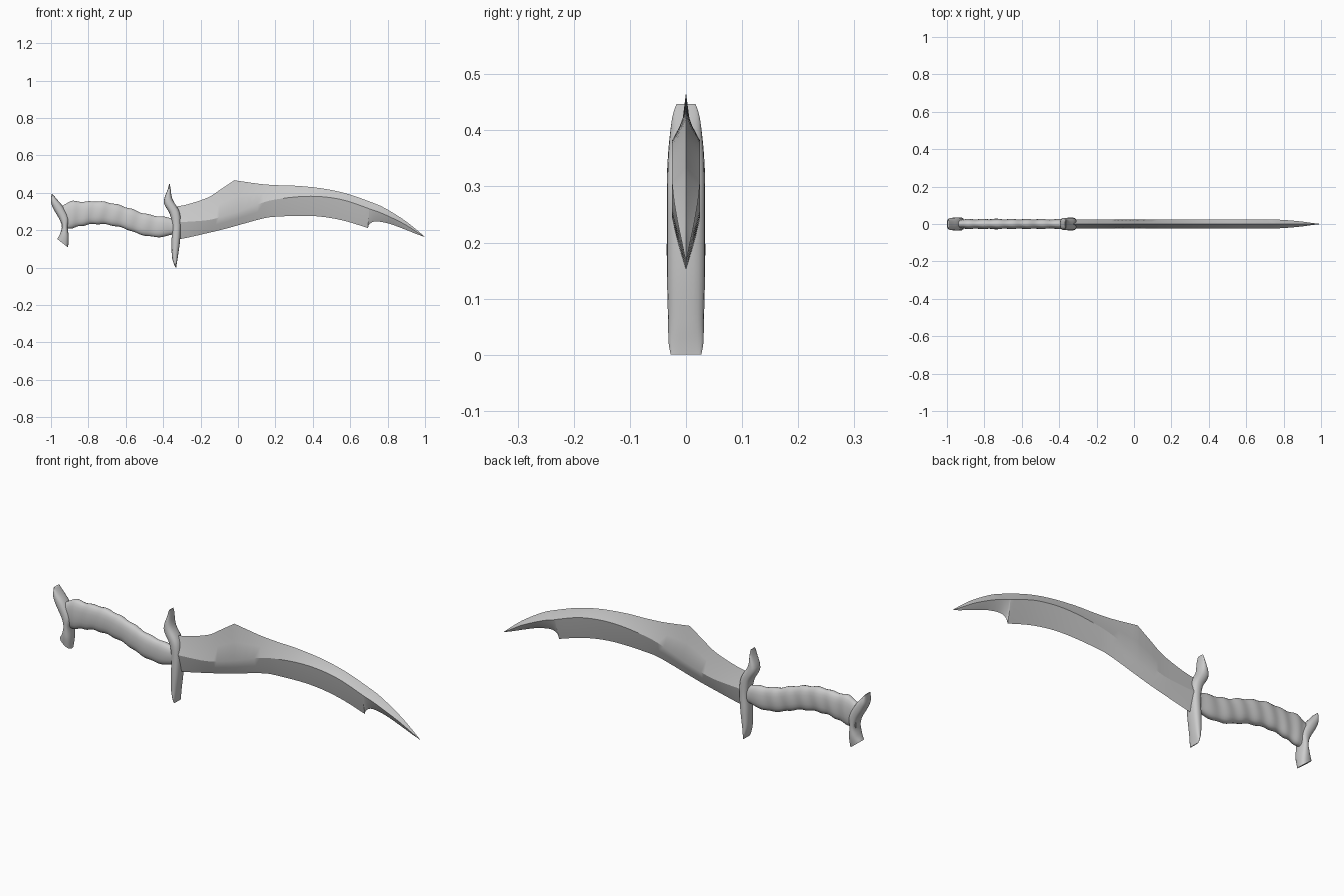
import bpy, bmesh, math

if "Cube" in bpy.data.objects:
    bpy.data.objects.remove(bpy.data.objects["Cube"])


def smooth_path(rows, steps):
    """Catmull-Rom interpolation of rows of numbers."""
    out = []
    n = len(rows)
    for i in range(n - 1):
        p0, p1, p2, p3 = (rows[max(0, min(n - 1, i + k))] for k in (-1, 0, 1, 2))
        for s in range(steps):
            t = s / steps
            out.append([0.5 * (2 * b + (c - a) * t + (2 * a - 5 * b + 4 * c - d) * t * t
                               + (3 * b - a - 3 * c + d) * t ** 3)
                        for a, b, c, d in zip(p0, p1, p2, p3)])
    out.append(list(rows[-1]))
    return out


def loft(name, rings, angle=30):
    """Skin a list of closed rings and cap both ends."""
    bm = bmesh.new()
    vr = [[bm.verts.new(p) for p in r] for r in rings]
    n = len(rings[0])
    for a, b in zip(vr, vr[1:]):
        for i in range(n):
            j = (i + 1) % n
            bm.faces.new((a[i], a[j], b[j], b[i]))
    bm.faces.new(vr[0])
    bm.faces.new(vr[-1][::-1])
    bmesh.ops.remove_doubles(bm, verts=bm.verts, dist=1e-5)
    bmesh.ops.recalc_face_normals(bm, faces=bm.faces)
    me = bpy.data.meshes.new(name)
    bm.to_mesh(me)
    bm.free()
    ob = bpy.data.objects.new(name, me)
    bpy.context.collection.objects.link(ob)
    bpy.ops.object.select_all(action='DESELECT')
    ob.select_set(True)
    bpy.context.view_layer.objects.active = ob
    bpy.ops.object.shade_smooth_by_angle(angle=math.radians(angle))
    return ob


def oval(x1, z1, x2, z2, hy, power=1.0, n=20):
    """Rounded ring spanning two points in the xz plane, with half width hy in y."""
    pts = []
    for i in range(n):
        a = 2 * math.pi * i / n
        c, s = math.cos(a), math.sin(a)
        c = math.copysign(abs(c) ** power, c)
        s = math.copysign(abs(s) ** power, s)
        pts.append(((x1 + x2) / 2 + (x1 - x2) / 2 * c, hy * s,
                    (z1 + z2) / 2 + (z1 - z2) / 2 * c))
    return pts


# Blade: spine x,z, ridge x,z, cutting edge x,z, half thickness
heel = [(-.34, .325, -.34, .242, -.34, .147, .025), (-.27, .338, -.27, .245, -.27, .16, .025),
        (-.16, .375, -.16, .254, -.16, .185, .025), (-.09, .42, -.08, .274, -.08, .204, .025),
        (-.02, .467, 0, .298, 0, .226, .025)]
belly = [heel[-1], (.12, .447, .14, .35, .14, .264, .025), (.22, .44, .24, .37, .22, .273, .025),
         (.33, .436, .36, .381, .36, .277, .025), (.47, .42, .47, .377, .47, .269, .025),
         (.6, .39, .58, .357, .58, .247, .025), (.73, .343, .7, .315, .695, .211, .025)]
point = [(.73, .343, .7, .315, .695, .211, .025), (.74, .339, .71, .311, .703, .232, .025),
         (.77, .326, .75, .298, .737, .247, .024), (.83, .292, .81, .272, .81, .234, .021),
         (.9, .246, .89, .232, .89, .205, .014), (.96, .198, .95, .194, .95, .181, .006),
         (1, .163, 1, .163, 1, .163, 0)]
stations = smooth_path(heel, 4)[:-1] + smooth_path(belly, 4)[:-1] + smooth_path(point, 4)
rings = []
for sx, sz, rx, rz, ex, ez, h in stations:
    side = [((sx + rx) / 2, .43 * h, (sz + rz) / 2), (rx, h, rz),
            ((ex + rx) / 2, .56 * h, (ez + rz) / 2)]
    rings.append([(sx, 0, sz)] + side + [(ex, 0, ez)]
                 + [(x, -y, z) for x, y, z in reversed(side)])
loft("blade", rings)

# Grip: top x,z, bottom x,z, half width, with wrap ripples
grip = [(-.955, .315, -.94, .2, .022), (-.90, .353, -.9, .208, .026), (-.82, .352, -.84, .222, .026),
        (-.74, .354, -.77, .233, .027), (-.66, .341, -.69, .228, .026), (-.58, .317, -.61, .21, .026),
        (-.5, .289, -.53, .18, .026), (-.42, .274, -.44, .163, .025), (-.34, .264, -.34, .176, .025)]
rings = []
for k, (x1, z1, x2, z2, h) in enumerate(smooth_path(grip, 8)):
    r = .0022 * math.sin(k * 2 * math.pi / 8)
    rings.append(oval(x1, z1 + r, x2, z2 - r, h + r * .8, .85))
loft("grip", rings, 50)

# Guard: left x,z, right x,z, half width, running from top to bottom
guard = [(-.368, .447, -.364, .447, .017), (-.375, .42, -.36, .42, .025), (-.396, .35, -.35, .365, .032),
         (-.364, .285, -.313, .3, .034), (-.352, .22, -.305, .235, .034), (-.355, .14, -.309, .15, .034),
         (-.353, .06, -.32, .065, .032), (-.343, .02, -.327, .022, .031), (-.334, 0, -.33, 0, .027)]
loft("guard", [oval(*s, .8) for s in smooth_path(guard, 5)], 45)

# Pommel: same layout as the guard, ending in a slanted foot
pommel = [(-.997, .393, -.991, .392, .022), (-1, .35, -.968, .365, .031), (-.985, .31, -.935, .325, .034),
          (-.956, .26, -.906, .265, .034), (-.942, .22, -.91, .215, .034), (-.952, .18, -.905, .16, .034),
          (-.967, .153, -.909, .108, .028)]
loft("pommel", [oval(*s, .8) for s in smooth_path(pommel, 5)], 45)
